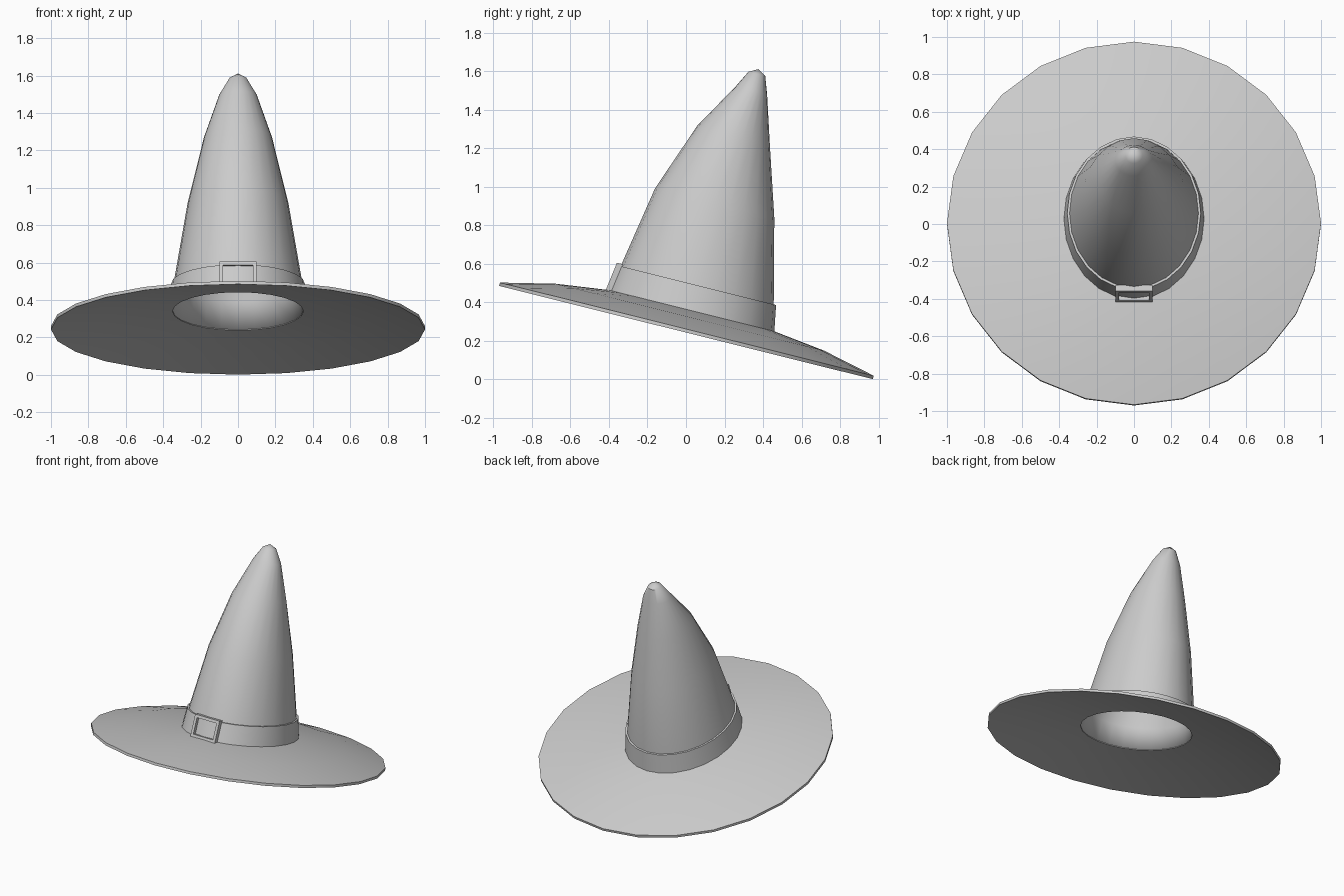
import bpy, bmesh, math
from mathutils import Matrix

if "Cube" in bpy.data.objects:
    bpy.data.objects.remove(bpy.data.objects["Cube"])

SIDES = 24
# Whole hat leans back: front of the brim is raised
TILT = Matrix.Translation((0, 0, 0.243)) @ Matrix.Rotation(math.radians(-14), 4, 'X')


def finish(name, bm):
    bmesh.ops.recalc_face_normals(bm, faces=bm.faces)
    mesh = bpy.data.meshes.new(name)
    bm.to_mesh(mesh)
    bm.free()
    obj = bpy.data.objects.new(name, mesh)
    bpy.context.collection.objects.link(obj)
    obj.matrix_world = TILT
    bpy.ops.object.select_all(action='DESELECT')
    obj.select_set(True)
    bpy.context.view_layer.objects.active = obj
    bpy.ops.object.shade_smooth_by_angle(angle=math.radians(35))
    return obj


def loft(name, rings, closed=False, tip=None):
    """Skin oval rings given as (radius x, radius y, centre y, z)."""
    bm = bmesh.new()
    loops = []
    for rx, ry, cy, z in rings:
        angles = [2 * math.pi * i / SIDES for i in range(SIDES)]
        loops.append([bm.verts.new((rx * math.cos(a), cy + ry * math.sin(a), z)) for a in angles])
    pairs = list(zip(loops, loops[1:]))
    if closed:
        pairs.append((loops[-1], loops[0]))
    for lo, hi in pairs:
        for i in range(SIDES):
            j = (i + 1) % SIDES
            bm.faces.new((lo[i], lo[j], hi[j], hi[i]))
    if tip:
        top = bm.verts.new(tip)
        for i in range(SIDES):
            bm.faces.new((loops[-1][i], loops[-1][(i + 1) % SIDES], top))
    return finish(name, bm)


# Round brim, drooping to its edge, with an oval head opening
loft("brim", [
    (0.35, 0.42, 0, 0.10), (0.71, 0.72, 0, 0.062), (1.0, 1.0, 0, 0.0),
    (1.0, 1.0, 0, 0.018), (0.71, 0.72, 0, 0.082), (0.35, 0.42, 0, 0.120),
], closed=True)

# Hollow pointed crown
crown = loft("crown", [
    (0.362, 0.43, 0, 0.105), (0.345, 0.41, -0.003, 0.25),
    (0.27, 0.319, -0.018, 0.688), (0.182, 0.194, -0.009, 1.056),
    (0.10, 0.085, 0.025, 1.30), (0.046, 0.045, 0.032, 1.392),
], tip=(0, 0.034, 1.418))
shell = crown.modifiers.new("shell", 'SOLIDIFY')
shell.thickness = 0.012
shell.offset = -1

# Hat band
loft("band", [
    (0.358, 0.425, 0, 0.11), (0.376, 0.445, 0, 0.11),
    (0.357, 0.422, -0.003, 0.252), (0.343, 0.408, -0.003, 0.252),
], closed=True)

# Buckle: rectangular frame leaning with the band
bm = bmesh.new()
corners = []
for hw, z0, z1 in ((0.10, 0.112, 0.265), (0.08, 0.132, 0.245)):
    for depth in (0.0, 0.034):
        corners.append([bm.verts.new((x, -0.474 + 0.145 * z + depth, z))
                        for x, z in ((-hw, z0), (hw, z0), (hw, z1), (-hw, z1))])
out_front, out_back, in_front, in_back = corners
for a, b in ((out_front, in_front), (in_front, in_back), (in_back, out_back), (out_back, out_front)):
    for i in range(4):
        j = (i + 1) % 4
        bm.faces.new((a[i], a[j], b[j], b[i]))
finish("buckle", bm)
